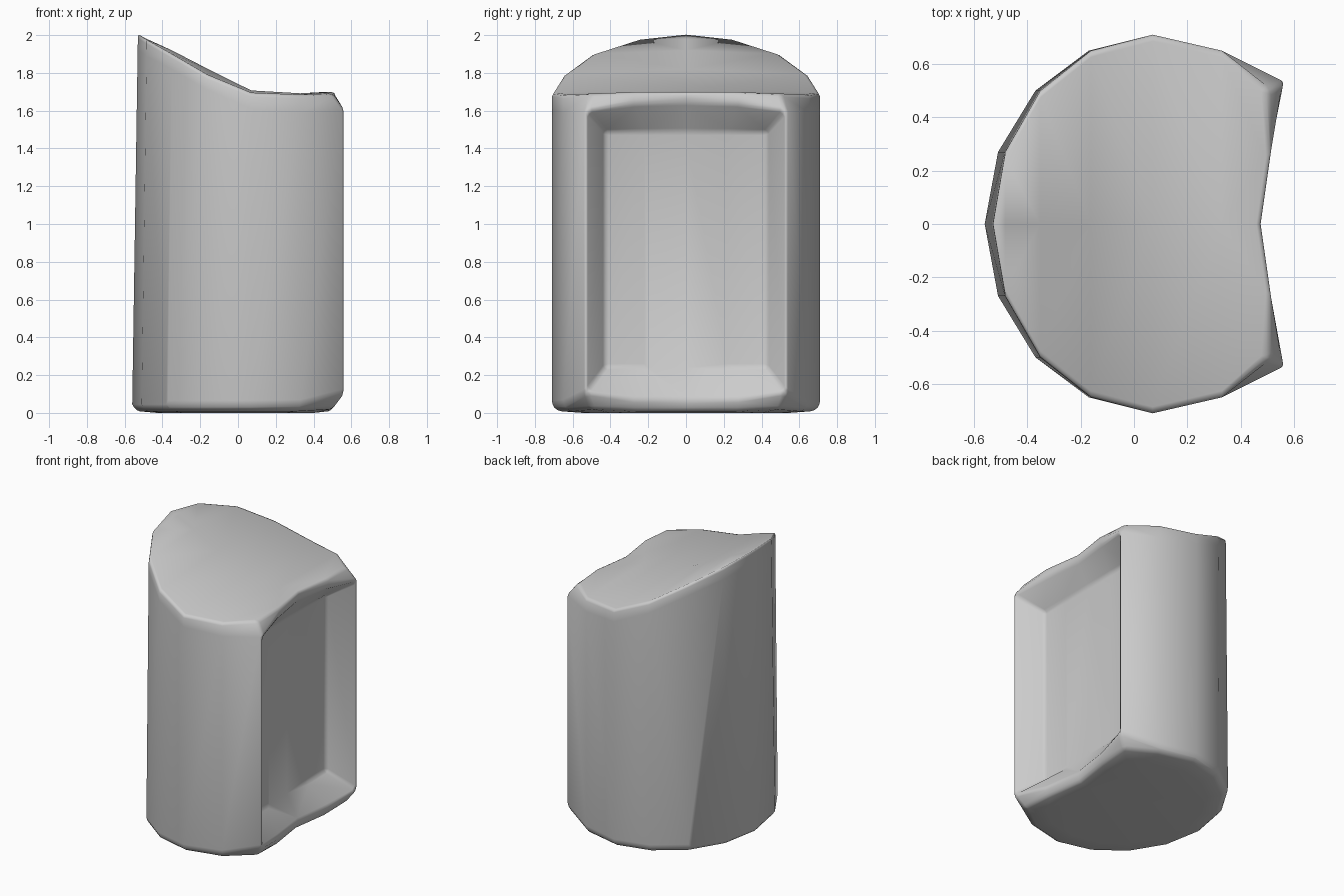
import bpy, bmesh

if "Cube" in bpy.data.objects:
    bpy.data.objects.remove(bpy.data.objects["Cube"])

# Half outline (y >= 0) from back centre round to front centre:
# x, y, height where the wall begins, height where it ends, rim height
COLUMNS = [(-.56, 0, .045, 1.92, 2.005), (-.51, .27, .045, 1.89, 1.975),
           (-.37, .50, .045, 1.82, 1.90), (-.17, .65, .045, 1.71, 1.79),
           (.07, .71, .045, 1.61, 1.695), (.33, .65, .05, 1.59, 1.685),
           (.57, .53, .11, 1.60, 1.69), (.515, .28, .075, 1.635, 1.70),
           (.475, 0, .07, 1.645, 1.70)]
FRONT = 6  # first column belonging to the recessed front

bm = bmesh.new()


def lean(x, z):
    """The back wall leans slightly inward towards the top."""
    return x - min(x, 0) / .56 * .03 * z / 2


def strip(low, high):
    for i in range(len(low) - 1):
        bm.faces.new((low[i], low[i + 1], high[i + 1], high[i]))


# Rings: underside, base edge, bottom of wall, top of wall, rim
under, base, lower, upper, rim = [], [], [], [], []
for i, (x, y, z0, z1, z2) in enumerate(COLUMNS):
    corner = i == FRONT
    bx, by = (.5, .5) if corner else (x * .96, y * .96)
    under.append(bm.verts.new((bx * .8, by * .8, 0)))
    base.append(bm.verts.new((bx, by, .022 if corner else .01)))
    lower.append(bm.verts.new((x, y, z0)))
    upper.append(bm.verts.new((lean(x, z1), y, z1)))
    rim.append(bm.verts.new((.5 if corner else lean(x, z2), .5 if corner else y, z2)))

strip(under, base)
strip(base, lower)
strip(lower[:FRONT + 1], upper[:FRONT + 1])
strip(upper, rim)
bm.faces.new(under)

# Recessed flat front panel with sloping walls
pan_low = [bm.verts.new((.385, y, .24)) for y in (.43, .22, 0)]
pan_top = [bm.verts.new((.385, y, 1.49)) for y in (.43, .22, 0)]
strip(lower[FRONT:], pan_low)
strip(pan_low, pan_top)
strip(pan_top, upper[FRONT:])
bm.faces.new((lower[FRONT], pan_low[0], pan_top[0], upper[FRONT]))

# Sloped top, flattening towards the front
mid = [rim[0]]
for v, z in zip(rim[1:6], (1.98, 1.92, 1.822, 1.707, 1.692)):
    mid.append(bm.verts.new((v.co.x, 0, z)))
bm.faces.new((rim[0], rim[1], mid[1]))
for i in range(1, 5):
    bm.faces.new((rim[i], rim[i + 1], mid[i + 1], mid[i]))
bm.faces.new((rim[5], rim[6], rim[7], mid[5]))
bm.faces.new((rim[7], rim[8], mid[5]))

# Mirror to the other side and weld the seam
geom = bm.verts[:] + bm.edges[:] + bm.faces[:]
for v in bmesh.ops.duplicate(bm, geom=geom)["geom"]:
    if isinstance(v, bmesh.types.BMVert):
        v.co.y = -v.co.y
bmesh.ops.remove_doubles(bm, verts=bm.verts[:], dist=.0005)
bmesh.ops.recalc_face_normals(bm, faces=bm.faces[:])
for f in bm.faces:
    f.smooth = True

mesh = bpy.data.meshes.new("slant_top_body")
bm.to_mesh(mesh)
bm.free()
body = bpy.data.objects.new("slant_top_body", mesh)
bpy.context.collection.objects.link(body)

# Soft rounded edges
bev = body.modifiers.new("soft_edges", "BEVEL")
bev.width = .02
bev.segments = 2
bev.limit_method = "ANGLE"
bev.angle_limit = .6
